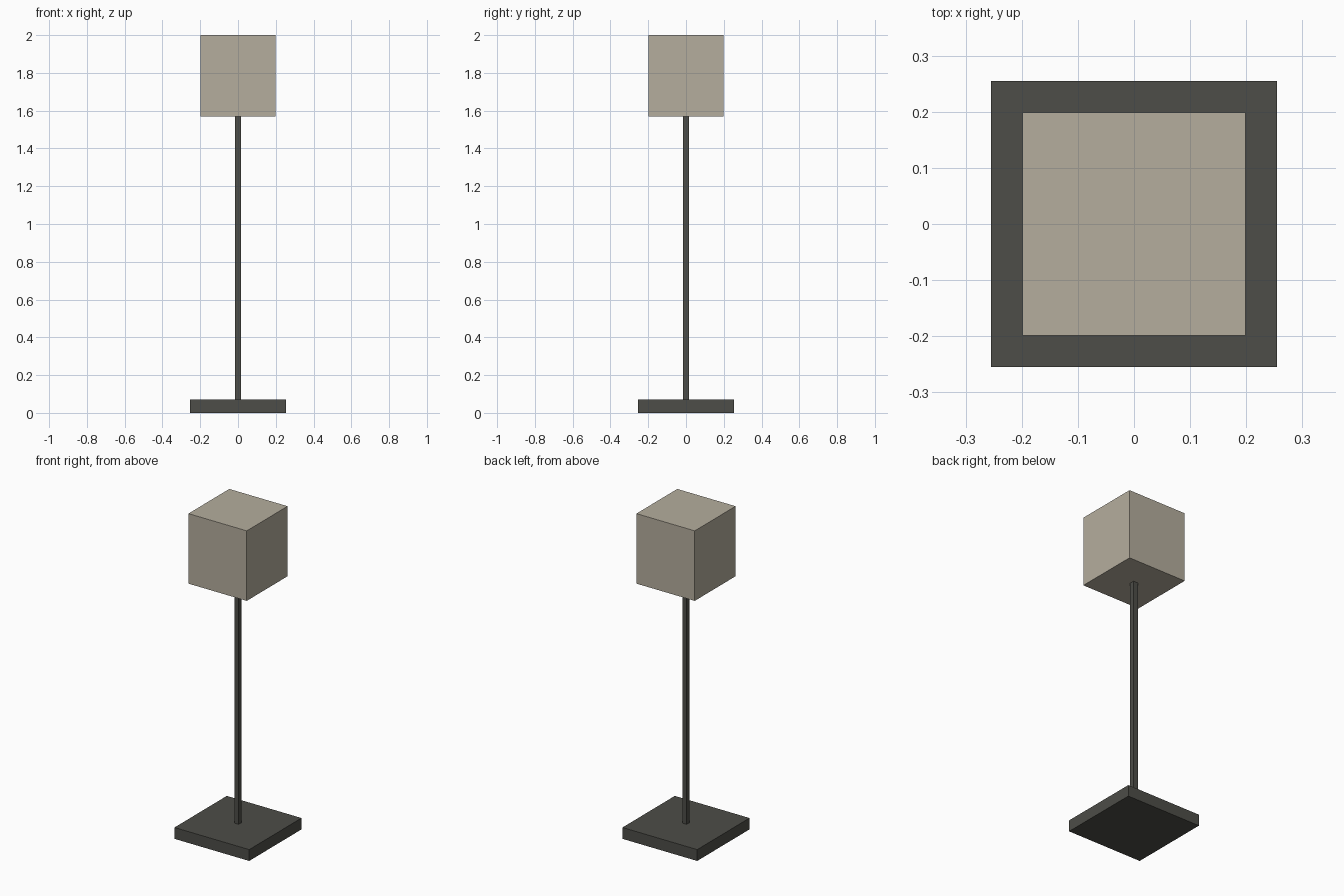
import bpy

if "Cube" in bpy.data.objects:
    bpy.data.objects.remove(bpy.data.objects["Cube"])


def material(name, colour):
    m = bpy.data.materials.new(name)
    m.diffuse_color = (*colour, 1)
    m.use_nodes = True
    m.node_tree.nodes["Principled BSDF"].inputs["Base Color"].default_value = m.diffuse_color
    return m


def box(name, half, z0, z1, mat):
    bpy.ops.mesh.primitive_cube_add(size=1, location=(0, 0, (z0 + z1) / 2))
    ob = bpy.context.object
    ob.name = name
    ob.scale = (half * 2, half * 2, z1 - z0)
    bpy.ops.object.transform_apply(location=False, rotation=False, scale=True)
    ob.data.materials.append(mat)
    return ob


dark = material("dark_metal", (0.075, 0.075, 0.065))
cream = material("shade_fabric", (0.46, 0.42, 0.34))

# Square foot, slim square pole, closed box shade
box("base", 0.255, 0, 0.07, dark)
box("pole", 0.015, 0.07, 1.568, dark)
box("lamp_shade", 0.199, 1.568, 2.0, cream)
